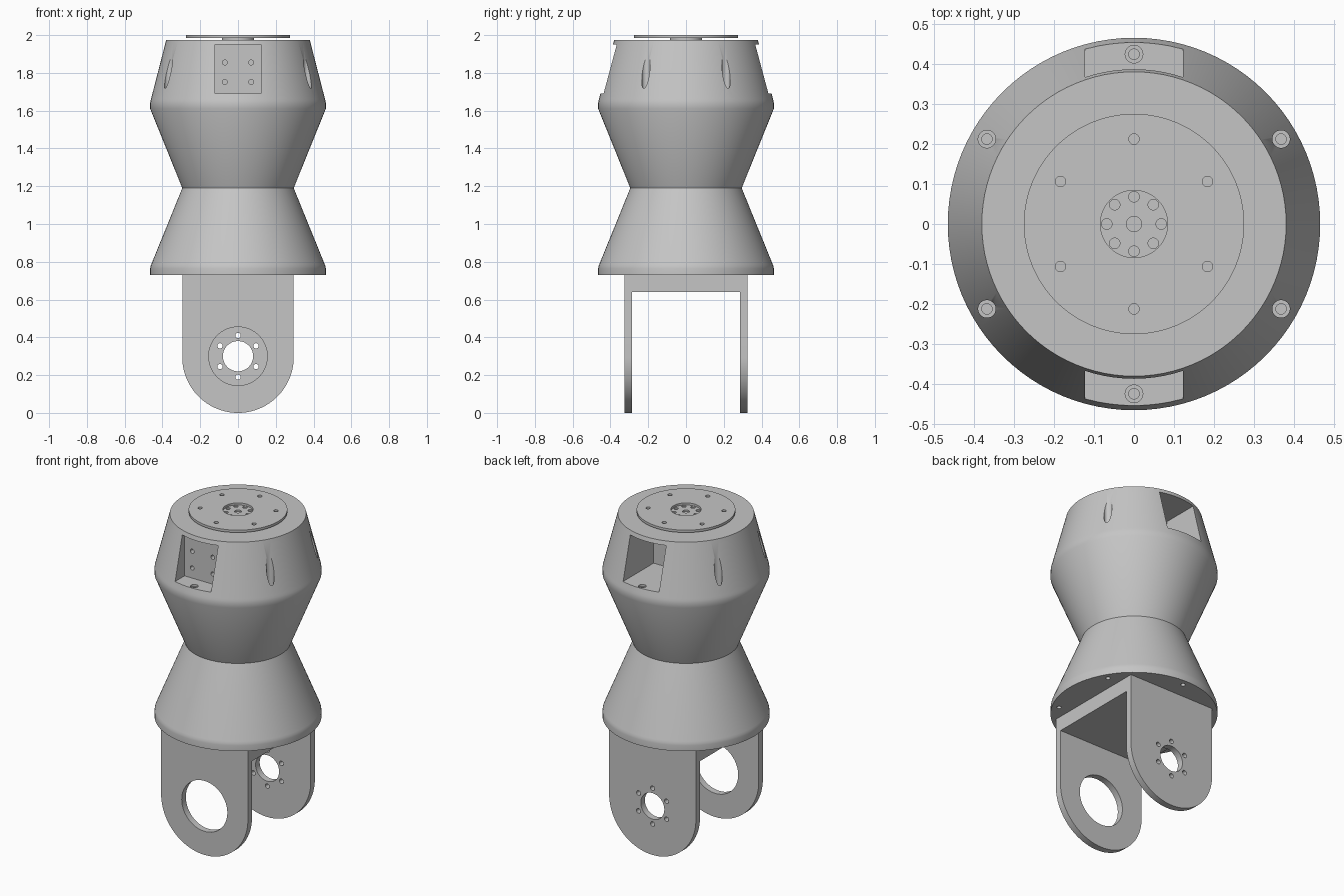
import bpy, bmesh, math
from mathutils import Matrix, Vector

if "Cube" in bpy.data.objects:
    bpy.data.objects.remove(bpy.data.objects["Cube"])

metal = bpy.data.materials.new("light_grey_metal")
metal.use_nodes = True
grey = (0.56, 0.56, 0.56, 1)
metal.diffuse_color = grey
metal.node_tree.nodes["Principled BSDF"].inputs["Base Color"].default_value = grey


def make(name, bm):
    bmesh.ops.recalc_face_normals(bm, faces=bm.faces)
    mesh = bpy.data.meshes.new(name)
    bm.to_mesh(mesh)
    bm.free()
    mesh.materials.append(metal)
    obj = bpy.data.objects.new(name, mesh)
    bpy.context.collection.objects.link(obj)
    return obj


def lathe(name, profile, steps=96):
    """Solid of revolution from (radius, height) points, bottom to top."""
    bm = bmesh.new()
    rings = []
    for r, z in profile:
        rings.append([bm.verts.new((r * math.cos(a), r * math.sin(a), z))
                      for a in (math.tau * i / steps for i in range(steps))])
    for low, high in zip(rings, rings[1:]):
        for i in range(steps):
            j = (i + 1) % steps
            bm.faces.new((low[i], low[j], high[j], high[i]))
    bm.faces.new(rings[0])
    bm.faces.new(rings[-1])
    return make(name, bm)


def rods(spots, radius, start, end, along_y=False, steps=32):
    """Parallel cylinders at 2D spots, along z or along y."""
    bm = bmesh.new()
    for u, v in spots:
        middle = (start + end) / 2
        if along_y:
            place = Matrix.Translation((u, middle, v)) @ Matrix.Rotation(math.pi / 2, 4, "X")
        else:
            place = Matrix.Translation((u, v, middle))
        bmesh.ops.create_cone(bm, cap_ends=True, segments=steps, radius1=radius,
                              radius2=radius, depth=end - start, matrix=place)
    return make("cutter", bm)


def box(name, low, high):
    low, high = Vector(low), Vector(high)
    bm = bmesh.new()
    place = Matrix.Translation((low + high) / 2) @ Matrix.Diagonal((*(high - low), 1))
    bmesh.ops.create_cube(bm, size=1, matrix=place)
    return make(name, bm)


def combine(obj, other, operation="DIFFERENCE"):
    mod = obj.modifiers.new("combine", "BOOLEAN")
    mod.operation, mod.solver, mod.object = operation, "EXACT", other
    bpy.context.view_layer.objects.active = obj
    bpy.ops.object.modifier_apply(modifier=mod.name)
    bpy.data.objects.remove(other)


def circle(count, radius, cz=0.0):
    """Evenly spaced spots, the first one straight up."""
    return [(radius * math.sin(math.tau * i / count),
             cz + radius * math.cos(math.tau * i / count)) for i in range(count)]


RIM, WAIST, PIN = 0.465, 0.295, 0.013
BASE, MIDDLE, FLOOR, TOP = 0.73, 1.19, 1.69, 1.975
bolts = circle(6, 0.424)

# Lower cone with a rounded rim and bolt holes underneath
lower = lathe("lower_cone", [(RIM, BASE), (RIM, 0.764), (0.463, 0.776),
                             (0.459, 0.787), (WAIST, MIDDLE)])
combine(lower, rods(bolts, PIN, BASE - 0.05, BASE + 0.05))

# Upper housing
upper = lathe("upper_housing", [(WAIST, MIDDLE), (RIM, 1.61), (RIM, 1.64),
                                (0.463, 1.652), (0.46, 1.664), (0.38, TOP)])

# Front and back pockets
combine(upper, box("cutter", (-0.122, -0.6, FLOOR), (0.122, -0.345, 1.95)))
combine(upper, box("cutter", (-0.122, 0.14, FLOOR), (0.122, 0.6, 1.95)))

# Counterbored bolts round the housing, and screw holes in the front pocket
sides = [b for b in bolts if abs(b[0]) > 0.1]
ends = [b for b in bolts if abs(b[0]) <= 0.1]
combine(upper, rods(sides, 0.022, FLOOR, 2.1))
combine(upper, rods(ends, 0.022, FLOOR - 0.012, FLOOR + 0.05))
combine(upper, rods(bolts, PIN, FLOOR - 0.05, FLOOR + 0.03))
screws = [(x, z) for x in (-0.07, 0.07) for z in (1.752, 1.855)]
combine(upper, rods(screws, PIN, -0.4, -0.3, along_y=True))

# Output hub and the disc that it carries
hub = lathe("output_hub", [(0.085, TOP), (0.085, 1.987)])
combine(hub, rods(circle(8, 0.068), PIN, 1.979, 2.1))
combine(hub, rods([(0, 0)], 0.019, 1.979, 2.1))
disc = lathe("output_disc", [(0.275, 1.985), (0.275, 2.0)])
combine(disc, rods([(0, 0)], 0.084, 1.9, 2.1, steps=64))
combine(disc, rods(circle(6, 0.212), PIN, 1.9, 2.1))

# Fork bracket: a round-ended profile pushed along y, then hollowed
bm = bmesh.new()
outline = [(WAIST * math.cos(a), WAIST * (1 + math.sin(a)))
           for a in (math.pi * (1 + i / 48) for i in range(49))]
outline += [(WAIST, BASE), (-WAIST, BASE)]
face = bm.faces.new([bm.verts.new((x, -0.325, z)) for x, z in outline])
pushed = bmesh.ops.extrude_face_region(bm, geom=[face], use_keep_orig=True)
bmesh.ops.translate(bm, vec=(0, 0.65, 0),
                    verts=[v for v in pushed["geom"] if isinstance(v, bmesh.types.BMVert)])
fork = make("fork_bracket", bm)
combine(fork, box("cutter", (-1, -0.285, -1), (1, 0.285, 0.64)))

# Large bearing hole in front, shaft hole with a bolt circle behind
combine(fork, rods([(0, 0.3)], 0.155, -0.5, 0, along_y=True, steps=64))
combine(fork, rods([(0, 0.3)], 0.08, 0, 0.5, along_y=True, steps=64))
combine(fork, rods(circle(6, 0.11, 0.3), 0.014, 0, 0.5, along_y=True))

# Smooth the round surfaces and keep the edges sharp
bpy.ops.object.select_all(action="DESELECT")
for part in (lower, upper, hub, disc, fork):
    part.select_set(True)
bpy.context.view_layer.objects.active = fork
bpy.ops.object.shade_smooth_by_angle(angle=math.radians(30))
